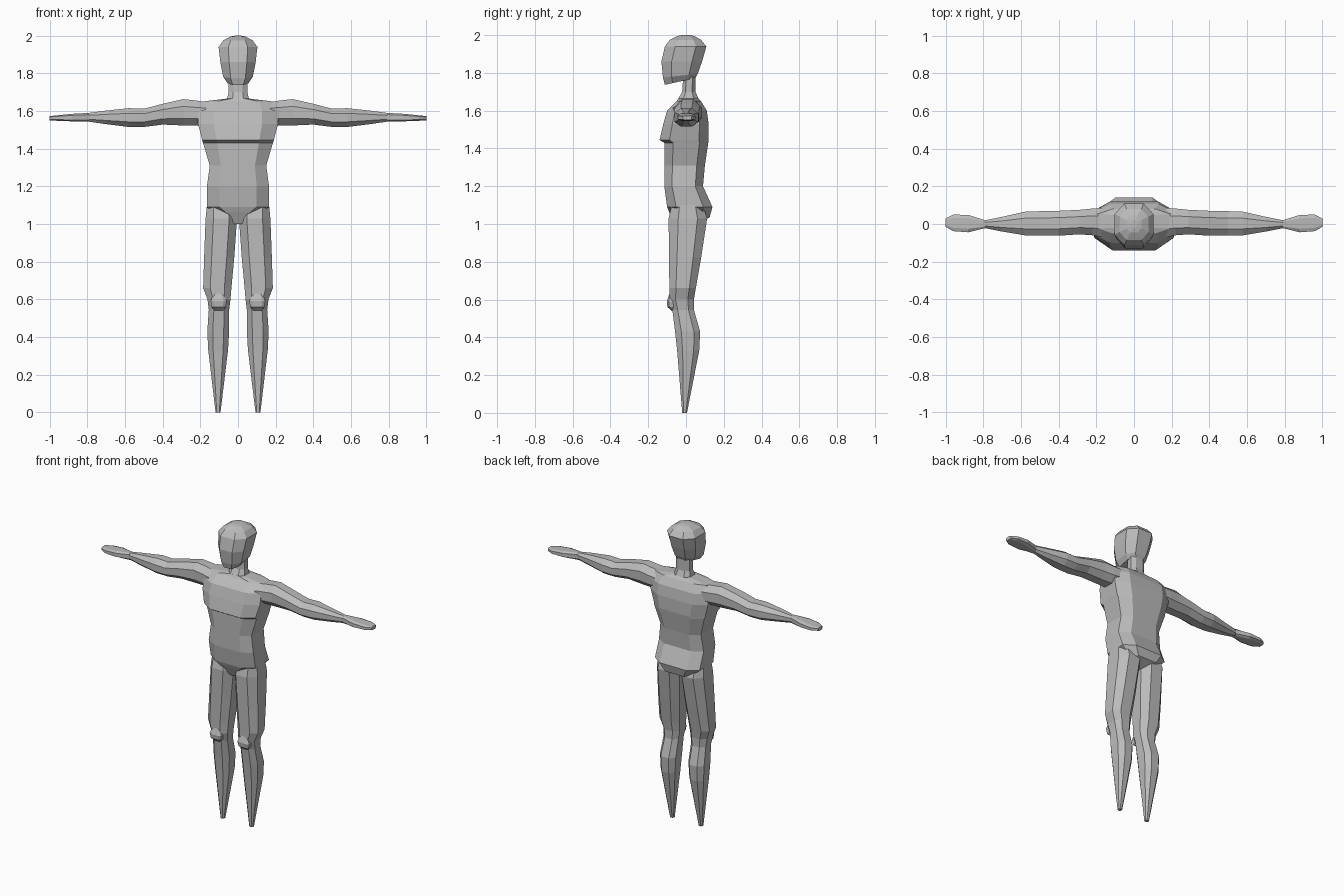
import bpy, bmesh

skin = bpy.data.materials.new("plain grey")
skin.diffuse_color = (0.5, 0.5, 0.5, 1)


def loft(name, rings, place, c=0.55, cap_start=True, cap_end=True):
    """Join eight-sided rings (u0, u1, v0, v1, ...) and cap the chosen ends."""
    shape = [(1, c), (c, 1), (-c, 1), (-1, c), (-1, -c), (-c, -1), (c, -1), (1, -c)]
    bm = bmesh.new()
    loops = []
    for pos, u0, u1, v0, v1, *tilt in rings:
        t = tilt[0] if tilt else 0
        loops.append([bm.verts.new(place(
            pos - t * q, (u0 + u1) / 2 + p * (u1 - u0) / 2,
            (v0 + v1) / 2 + q * (v1 - v0) / 2)) for p, q in shape])
    for a, b in zip(loops, loops[1:]):
        for i in range(8):
            j = (i + 1) % 8
            bm.faces.new((a[i], a[j], b[j], b[i]))
    if cap_start:
        bm.faces.new(loops[0][::-1])
    if cap_end:
        bm.faces.new(loops[-1])
    bmesh.ops.recalc_face_normals(bm, faces=bm.faces)
    mesh = bpy.data.meshes.new(name)
    bm.to_mesh(mesh)
    bm.free()
    mesh.materials.append(skin)
    ob = bpy.data.objects.new(name, mesh)
    bpy.context.collection.objects.link(ob)
    return ob


def upright(pos, u, v):
    return (u, v, pos)


def centred(rows):
    return [(z, -w, w, *rest) for z, w, *rest in rows]


# Torso: height, half width, front, back, tilt (front raised)
loft("torso", centred([
    (1.00, 0.03, -0.06, 0.06),
    (1.05, 0.115, -0.09, 0.125, 0.015),
    (1.09, 0.165, -0.10, 0.14),
    (1.20, 0.165, -0.115, 0.09),
    (1.31, 0.15, -0.115, 0.10),
    (1.43, 0.185, -0.115, 0.118),
    (1.445, 0.19, -0.14, 0.12),
    (1.53, 0.212, -0.12, 0.12),
    (1.60, 0.212, -0.10, 0.11),
    (1.65, 0.19, -0.05, 0.08),
    (1.665, 0.065, -0.04, 0.065)]), upright, 0.6)

# Neck
loft("neck", centred([
    (1.655, 0.06, -0.045, 0.07),
    (1.70, 0.05, -0.02, 0.05),
    (1.78, 0.05, -0.015, 0.05)]), upright, 0.5, False, False)

# Head with raised jaw line and low rounded crown
loft("head", centred([
    (1.755, 0.055, -0.112, 0.05, -0.018),
    (1.785, 0.078, -0.122, 0.062, -0.01),
    (1.86, 0.094, -0.13, 0.085),
    (1.94, 0.103, -0.112, 0.108),
    (1.975, 0.077, -0.085, 0.08),
    (1.995, 0.04, -0.045, 0.045),
    (2.00, 0.015, -0.02, 0.02)]), upright, 0.5)

# Sections from the leg and arm roots outward
leg = [
    (1.10, 0.02, 0.165, -0.075, 0.09),
    (1.03, 0.005, 0.172, -0.092, 0.112),
    (0.82, 0.02, 0.18, -0.09, 0.08),
    (0.66, 0.035, 0.185, -0.088, 0.052),
    (0.60, 0.04, 0.162, -0.088, 0.042),
    (0.545, 0.047, 0.155, -0.072, 0.042),
    (0.43, 0.047, 0.163, -0.058, 0.075),
    (0.33, 0.053, 0.158, -0.047, 0.07),
    (0.00, 0.093, 0.119, -0.02, 0.005)]
arm = [
    (0.17, -0.07, 0.085, 1.53, 1.648),
    (0.22, -0.06, 0.082, 1.523, 1.655),
    (0.29, -0.055, 0.075, 1.523, 1.663),
    (0.40, -0.062, 0.07, 1.528, 1.638),
    (0.50, -0.062, 0.068, 1.515, 1.612),
    (0.58, -0.06, 0.065, 1.515, 1.615),
    (0.70, -0.04, 0.038, 1.53, 1.602),
    (0.79, -0.022, 0.02, 1.543, 1.59)]
hand = [
    (0.79, -0.022, 0.02, 1.543, 1.59),
    (0.88, -0.044, 0.048, 1.545, 1.585),
    (0.96, -0.038, 0.05, 1.548, 1.577),
    (1.00, -0.015, 0.03, 1.55, 1.573)]

for side, s in (("right", -1), ("left", 1)):
    def outward(pos, u, v, s=s):
        return (s * pos, u, v)

    def downward(pos, u, v, s=s):
        return (s * u, v, pos)

    loft(side + "_leg", leg, downward, 0.5, False)
    loft(side + "_arm", arm, outward, 0.45, False, False)
    loft(side + "_hand", hand, outward, 0.6, False)
    # Kneecap plate, wider than it is deep
    loft(side + "_kneecap", [
        (0.63, 0.075, 0.13, -0.088, -0.06),
        (0.59, 0.06, 0.145, -0.102, -0.05),
        (0.56, 0.065, 0.14, -0.098, -0.05),
        (0.54, 0.08, 0.125, -0.075, -0.05)], downward, 0.6)
